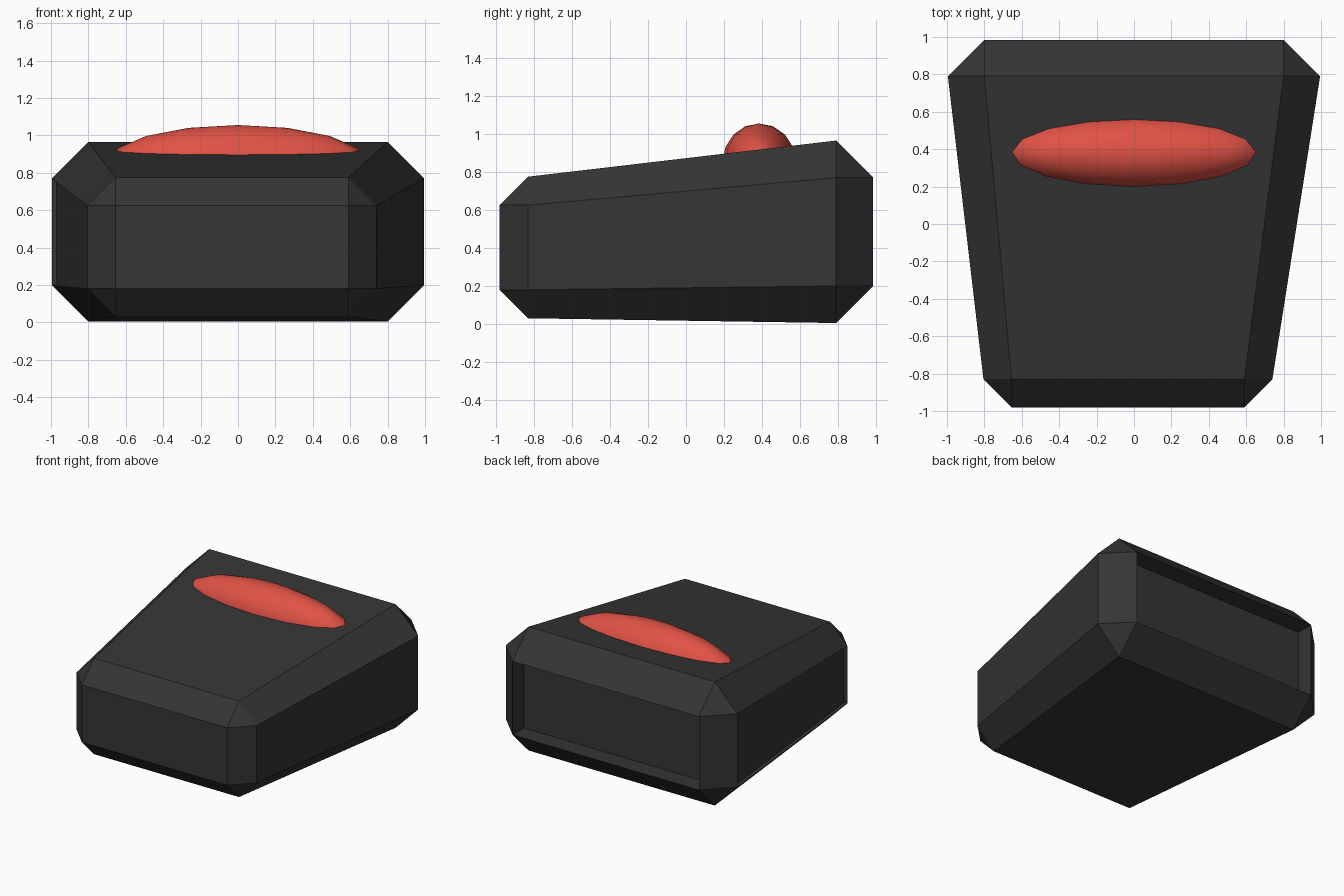
import bpy, bmesh
from itertools import product
from mathutils import Vector

if "Cube" in bpy.data.objects:
    bpy.data.objects.remove(bpy.data.objects["Cube"])


def material(name, rgb):
    m = bpy.data.materials.new(name)
    m.diffuse_color = (*rgb, 1)
    m.use_nodes = True
    m.node_tree.nodes["Principled BSDF"].inputs["Base Color"].default_value = m.diffuse_color
    return m


# Tapered block: inner corner points, pushed out along each axis to chamfer it
core = {}
for sx, sy, sz in product((-1, 1), repeat=3):
    if sy > 0:
        p, c = (0.8 * sx, 0.79, 0.77 if sz > 0 else 0.2), 0.195
    else:
        p, c = (0.59 if sx > 0 else -0.655, -0.83, 0.625 if sz > 0 else 0.18), 0.15
    core[sx, sy, sz] = Vector(p), c

bm = bmesh.new()
vert = {}
for s, (p, c) in core.items():
    for axis in range(3):
        q = p.copy()
        q[axis] += s[axis] * c
        q.z = max(q.z, 0)
        vert[s, axis] = bm.verts.new(q)


def key(axis, sign, other, so, third, st):
    k = [0, 0, 0]
    k[axis], k[other], k[third] = sign, so, st
    return tuple(k)


sides = {}
for a in range(3):
    b, c = (a + 1) % 3, (a + 2) % 3
    for s in (-1, 1):
        # main side
        loop = [(-1, -1), (1, -1), (1, 1), (-1, 1)]
        sides[a, s] = bm.faces.new([vert[key(a, s, b, u, c, v), a] for u, v in loop])
        # edge chamfers between side a and side b
        for t in (-1, 1):
            lo, hi = key(a, s, b, t, c, -1), key(a, s, b, t, c, 1)
            bm.faces.new([vert[lo, a], vert[hi, a], vert[hi, b], vert[lo, b]])
# corner triangles
for s in core:
    bm.faces.new([vert[s, i] for i in range(3)])
bmesh.ops.recalc_face_normals(bm, faces=bm.faces)

# Recessed back panel and shallow recess on the left side
bmesh.ops.inset_individual(bm, faces=[sides[1, 1]], thickness=0.0, depth=-0.14)
bmesh.ops.inset_individual(bm, faces=[sides[0, -1]], thickness=0.005, depth=-0.025)

mesh = bpy.data.meshes.new("body")
bm.to_mesh(mesh)
bm.free()
body = bpy.data.objects.new("body", mesh)
bpy.context.collection.objects.link(body)
mesh.materials.append(material("dark_grey", (0.035, 0.035, 0.035)))

# Red oval button sunk into the sloping top
bpy.ops.mesh.primitive_uv_sphere_add(segments=16, ring_count=8, radius=1, location=(0, 0.385, 0.855))
button = bpy.context.object
button.name = "button"
button.scale = (0.695, 0.192, 0.2)
bpy.ops.object.transform_apply(location=False, rotation=False, scale=True)
bpy.ops.object.shade_smooth()
button.data.materials.append(material("red", (0.75, 0.085, 0.06)))
